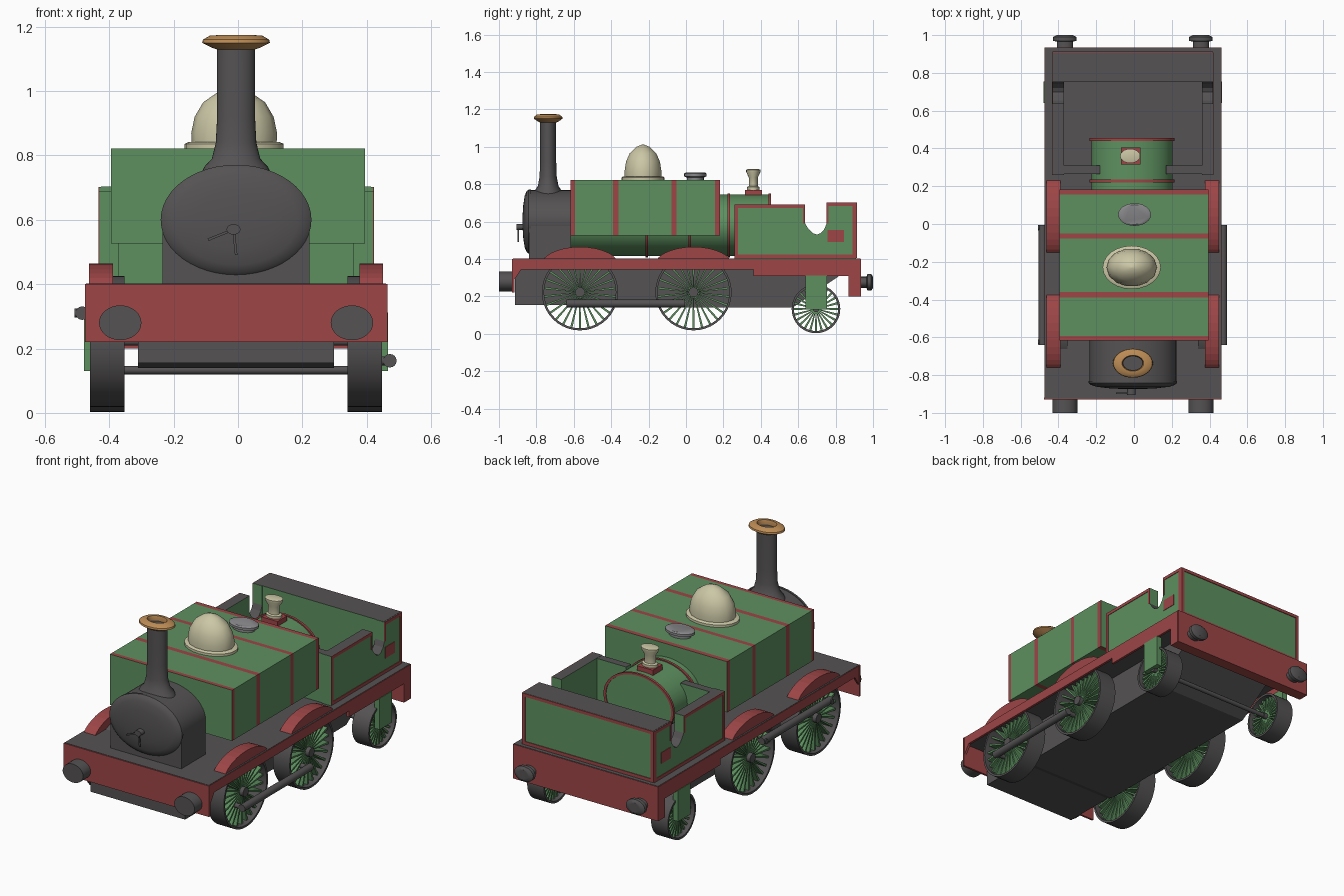
import bpy, bmesh
from math import sin, cos, pi, radians
from mathutils import Matrix, Vector

if "Cube" in bpy.data.objects:
    bpy.data.objects.remove(bpy.data.objects["Cube"])


def material(name, r, g, b):
    m = bpy.data.materials.new(name)
    m.use_nodes = True
    m.diffuse_color = (r, g, b, 1)
    m.node_tree.nodes["Principled BSDF"].inputs["Base Color"].default_value = (r, g, b, 1)
    return m


GREEN = material("green", 0.11, 0.28, 0.115)
RED = material("red", 0.34, 0.06, 0.062)
DARK = material("dark_grey", 0.09, 0.085, 0.085)
CREAM = material("cream", 0.60, 0.57, 0.38)
BRASS = material("brass", 0.50, 0.26, 0.09)
STEEL = material("steel", 0.25, 0.25, 0.26)
CX = -0.006  # centre line of the body


def finish(name, bm, mats, smooth=False, rule=None):
    bmesh.ops.recalc_face_normals(bm, faces=bm.faces)
    bm.normal_update()
    if rule:
        for f in bm.faces:
            f.material_index = int(rule(f))
    me = bpy.data.meshes.new(name)
    bm.to_mesh(me)
    bm.free()
    ob = bpy.data.objects.new(name, me)
    bpy.context.collection.objects.link(ob)
    for m in mats:
        me.materials.append(m)
    if smooth:
        bpy.ops.object.select_all(action='DESELECT')
        ob.select_set(True)
        bpy.context.view_layer.objects.active = ob
        bpy.ops.object.shade_smooth_by_angle(angle=radians(35))
    return ob


def add_box(bm, x, y, z):
    size = [b - a for a, b in (x, y, z)]
    mid = [(a + b) / 2 for a, b in (x, y, z)]
    return bmesh.ops.create_cube(bm, size=1, matrix=Matrix.Translation(mid) @ Matrix.Diagonal((*size, 1)))["verts"]


def box(name, x, y, z, *mats, rule=None):
    bm = bmesh.new()
    add_box(bm, x, y, z)
    return finish(name, bm, mats, rule=rule)


def prism(name, pts, x, *mats, rule=None):
    """Side profile of (y, z) points stretched between two x values."""
    bm = bmesh.new()
    face = bm.faces.new([bm.verts.new((x[0], y, z)) for y, z in pts])
    new = bmesh.ops.extrude_face_region(bm, geom=[face])["geom"]
    bmesh.ops.translate(bm, vec=(x[1] - x[0], 0, 0), verts=[v for v in new if isinstance(v, bmesh.types.BMVert)])
    return finish(name, bm, mats, rule=rule)


def lathe(name, profile, loc, axis, mat, scale=(1, 1), n=32, loop=False):
    """Turn (radius, height) points around an axis, with an oval scale."""
    bm = bmesh.new()
    rings = []
    for r, h in profile:
        ring = []
        for i in range(n):
            a, b = r * cos(2 * pi * i / n) * scale[0], r * sin(2 * pi * i / n) * scale[1]
            p = {'x': (h, a, b), 'y': (a, h, b), 'z': (a, b, h)}[axis]
            ring.append(bm.verts.new(Vector(p) + Vector(loc)))
        rings.append(ring)
    pairs = list(zip(rings, rings[1:])) + ([(rings[-1], rings[0])] if loop else [])
    for lo, hi in pairs:
        for i in range(n):
            j = (i + 1) % n
            bm.faces.new((lo[i], lo[j], hi[j], hi[i]))
    if not loop:
        bm.faces.new(rings[0])
        bm.faces.new(rings[-1])
    return finish(name, bm, [mat], smooth=True)


def both(a, b, s):
    return sorted((CX + s * a, CX + s * b))


# Running plate, valances and beams
box("running_plate", (CX - .466, CX + .466), (-.925, .932), (.36, .402), DARK)
valance = [(-.92, .40), (-.92, .285), (-.88, .345), (.36, .345), (.36, .31), (.87, .31), (.87, .20), (.93, .20), (.93, .40)]
for s, side in ((1, "left"), (-1, "right")):
    prism(side + "_valance", valance, both(.455, .469, s), RED)
box("front_beam", (CX - .47, CX + .47), (-.93, -.918), (.22, .40), RED)
box("rear_beam", (CX - .468, CX + .468), (.87, .935), (.20, .40), RED)
prism("frame", [(-.915, .36), (-.915, .155), (-.60, .155), (-.56, .14), (.57, .14), (.82, .31), (.82, .36)],
      (CX - .305, CX + .305), DARK)

# Buffers
for s, side in ((1, "left"), (-1, "right")):
    x = CX + s * .36
    lathe(side + "_front_buffer", [(.054, -1), (.054, -.925)], (x, 0, .28), 'y', DARK, (1.22, 1))
    lathe(side + "_rear_buffer", [(.03, .93), (.03, .965), (.044, .97), (.044, .99), (.03, 1)],
          (x, 0, .275), 'y', DARK, (1.4, 1))


# Spoked wheels
def wheel(name, x, y, z, r, spokes):
    w = .054
    lathe(name + "_tyre", [(r, -w), (r, w), (r - .012, w), (r - .012, -w)], (x, y, z), 'x', DARK, n=40, loop=True)
    lathe(name + "_hub", [(r * .13, -w), (r * .13, w)], (x, y, z), 'x', DARK, n=16)
    bm = bmesh.new()
    for i in range(spokes):
        vs = add_box(bm, (-.03, .03), (-.006, .006), (r * .1, r - .008))
        for v in vs:
            if v.co.z < r / 2:
                v.co.y *= .45
        bmesh.ops.rotate(bm, verts=vs, matrix=Matrix.Rotation(2 * pi * i / spokes, 3, 'X'))
    bmesh.ops.translate(bm, verts=bm.verts, vec=(x, y, z))
    finish(name + "_spokes", bm, [GREEN])


for label, y, z, r, n in (("front", -.567, .222, .204, 26), ("middle", .04, .222, .204, 26), ("rear", .695, .133, .13, 24)):
    lathe(label + "_axle", [(.013, -.39), (.013, .38)], (0, y, z), 'x', DARK, n=12)
    for s, side in ((1, "left"), (-1, "right")):
        wheel(f"{side}_{label}_wheel", CX + s * .4, y, z, r, n)
        if label != "rear":
            arc = [(y + .195 * cos(pi * i / 14), .395 + .07 * sin(pi * i / 14) ** 1.3) for i in range(15)]
            prism(f"{side}_{label}_splasher", arc, both(.383, .457, s), RED)

# Coupling rods, set a quarter turn apart, and rear wheel hangers
for s, side, z in ((1, "left", .162), (-1, "right", .31)):
    lathe(side + "_coupling_rod", [(.021, -.64), (.021, -.005)], (CX + s * .478, 0, z), 'y', DARK, n=16)
    for y in (-.625, -.02):
        lathe(side + "_crank_pin", [(.014, -.04), (.014, .01)], (CX + s * .462, y, z), 'x', DARK, n=12)
    box(side + "_rear_hanger", both(.44, .472, s), (.64, .755), (.13, .312), GREEN)

# Smokebox, saddle, door and handle
OVAL = (1.37, 1)
lathe("smokebox", [(.168, -.835), (.168, -.615)], (CX, 0, .60), 'y', DARK, OVAL, 48)
box("smokebox_saddle", (CX - .228, CX + .228), (-.84, -.615), (.40, .58), DARK)
lathe("smokebox_door", [(.171, -.83), (.171, -.842), (.162, -.852), (.14, -.862), (.09, -.87), (.03, -.874)],
      (CX, 0, .60), 'y', DARK, OVAL, 48)
lathe("door_knob", [(.016, -.905), (.016, -.87)], (CX - .008, 0, .57), 'y', DARK, OVAL, 16)
bm = bmesh.new()
for angle, length in ((-6, .08), (68, .085)):
    vs = add_box(bm, (-.004, .004), (-.9, -.892), (-length, 0))
    bmesh.ops.rotate(bm, verts=vs, matrix=Matrix.Rotation(radians(angle), 3, 'Y'))
bmesh.ops.translate(bm, verts=bm.verts, vec=(CX - .008, 0, .57))
finish("door_handles", bm, [DARK])

# Chimney with brass cap
lathe("chimney", [(.088, .72), (.072, .765), (.055, .79), (.046, .84), (.043, .92), (.043, 1.13), (.055, 1.145)],
      (CX, -.737, 0), 'z', DARK, OVAL)
lathe("chimney_cap", [(.04, 1.128), (.055, 1.135), (.077, 1.15), (.075, 1.16), (.06, 1.172), (.042, 1.174), (.038, 1.16)],
      (CX, -.737, 0), 'z', BRASS, OVAL, loop=True)

# Boiler with bands
lathe("boiler", [(.165, -.62), (.165, .45)], (CX - .005, 0, .58), 'y', GREEN, (1.3, 1), 48)
for y in (-.21, .02, .228, .447):
    lathe("boiler_band", [(.16, y - .007), (.171, y - .007), (.171, y + .007), (.16, y + .007)],
          (CX - .005, 0, .58), 'y', RED, (1.32, 1), 48, loop=True)

# Side tanks as one square block with painted bands
BANDS = ((-.618, -.594), (-.39, -.36), (-.077, -.05), (.155, .183))
bm = bmesh.new()
add_box(bm, (-.394, .394), (-.618, .183), (.526, .822))
for y in [v for band in BANDS for v in band][1:-1]:
    bmesh.ops.bisect_plane(bm, geom=bm.verts[:] + bm.edges[:] + bm.faces[:], plane_co=(0, y, 0), plane_no=(0, 1, 0))
finish("water_tank", bm, [GREEN, RED], rule=lambda f: abs(f.normal.y) < .5 and
       any(a < f.calc_center_median().y < b for a, b in BANDS))

# Tank fittings
lathe("dome_flange", [(.115, .82), (.115, .836), (.105, .842)], (CX - .006, -.23, 0), 'z', CREAM, (1.34, 1), 24)
lathe("steam_dome", [(.1, .835), (.101, .87), (.093, .92), (.073, .965), (.035, 1.0), (.004, 1.012)],
      (CX - .006, -.23, 0), 'z', CREAM, (1.32, 1), 14)
lathe("filler_cap", [(.045, .82), (.045, .835), (.06, .842), (.06, .856), (.052, .862)], (.003, .05, 0), 'z', STEEL, (1.45, 1), 24)

# Safety valve
box("valve_base", (CX - .063, CX + .04), (.315, .405), (.715, .77), RED)
lathe("safety_valve", [(.033, .77), (.033, .785), (.024, .79), (.024, .835), (.038, .865), (.038, .877), (.03, .88)],
      (CX - .014, .36, 0), 'z', CREAM, (1.4, 1), 20)


# Cab sides, front sheets and bunker, green with dark top edges
def upward(f):
    return f.normal.z > .3


sheet = [(.26, .40), (.26, .69), (.637, .69), (.637, .59), (.655, .56), (.68, .537), (.70, .53), (.72, .538),
         (.74, .56), (.752, .59), (.752, .702), (.908, .702), (.908, .40)]
OUT = .425
for s, side in ((1, "left"), (-1, "right")):
    prism(side + "_cab_side", sheet, both(.365, OUT, s), GREEN, DARK, rule=upward)
    box(side + "_cab_front", both(.175, .366, s), (.265, .31), (.40, .689), GREEN, DARK, rule=upward)
    # Red lining and square panel
    t = .018
    lining = [((.26, .637), (.69 - t, .69)), ((.26, .26 + t), (.405, .69)), ((.26, .908), (.405, .405 + t)),
              ((.637 - t * .6, .637), (.59, .69)), ((.752, .908), (.702 - t, .702)), ((.908 - t, .908), (.405, .702)),
              ((.752, .752 + t * .6), (.59, .702)), ((.757, .845), (.49, .555))]
    bm = bmesh.new()
    for y, z in lining:
        add_box(bm, both(OUT - .002, OUT + .003, s), y, z)
    finish(side + "_cab_lining", bm, [RED])
box("bunker", (CX - .42, CX + .42), (.754, .909), (.40, .703), GREEN, DARK, rule=upward)
bm = bmesh.new()
for x, z in (((-OUT, OUT), (.684, .702)), ((-OUT, OUT), (.405, .423)), ((-OUT, .02 - OUT), (.405, .702)), ((OUT - .02, OUT), (.405, .702))):
    add_box(bm, [v + CX for v in x], (.907, .913), z)
finish("bunker_rear_lining", bm, [RED])
